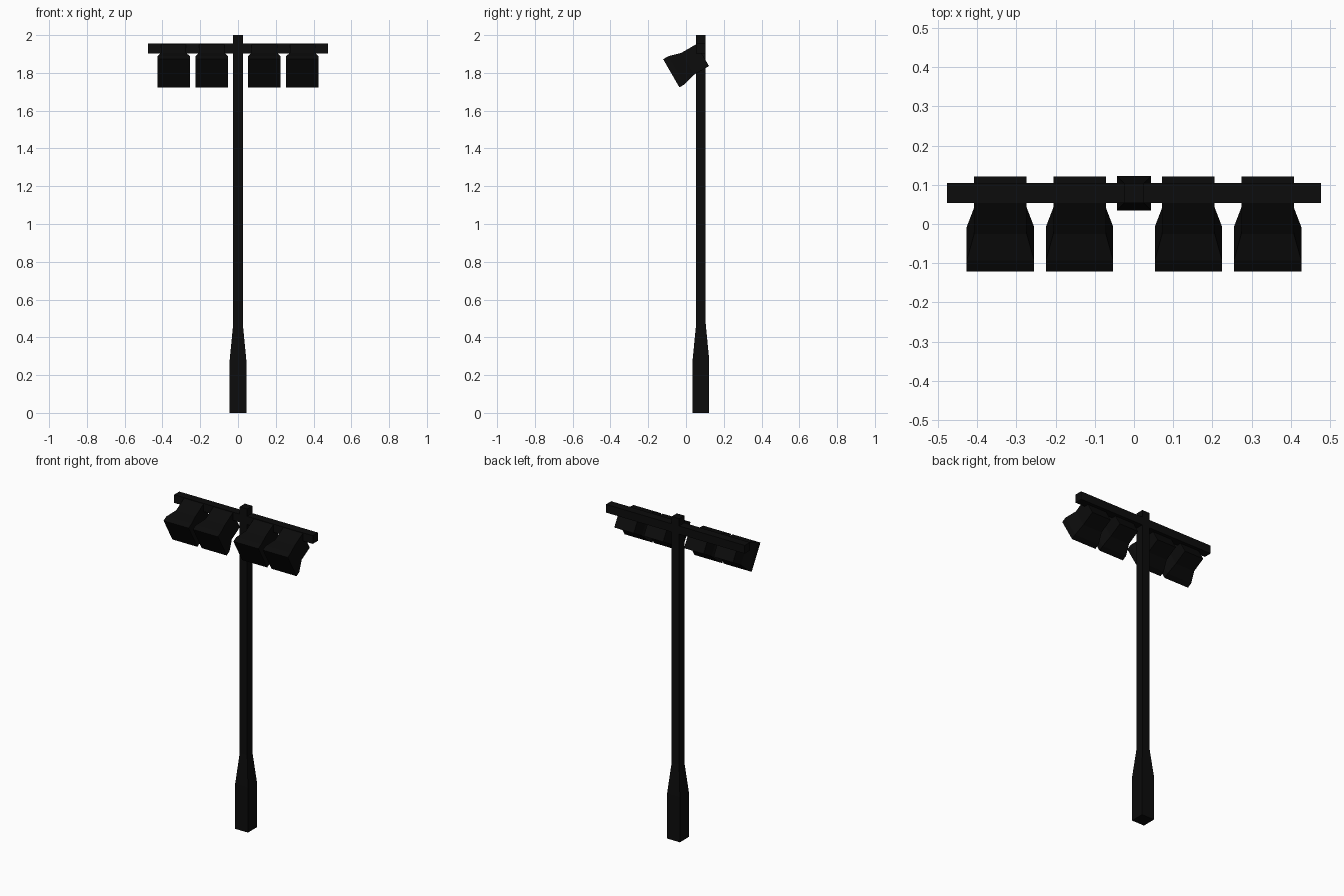
import bpy, bmesh, math
from mathutils import Matrix

if "Cube" in bpy.data.objects:
    bpy.data.objects.remove(bpy.data.objects["Cube"])

black = bpy.data.materials.new("matte_black")
black.diffuse_color = (0.0035, 0.0035, 0.0035, 1)
black.use_nodes = True
black.node_tree.nodes["Principled BSDF"].inputs["Base Color"].default_value = black.diffuse_color


def square_loft(name, sections, matrix):
    """Loft square sections (distance along local z, half width) into a closed solid."""
    bm = bmesh.new()
    rings = [[bm.verts.new((sx * h, sy * h, d))
              for sx, sy in ((-1, -1), (1, -1), (1, 1), (-1, 1))]
             for d, h in sections]
    for a, b in zip(rings, rings[1:]):
        for i in range(4):
            j = (i + 1) % 4
            bm.faces.new((a[i], a[j], b[j], b[i]))
    bm.faces.new(rings[0][::-1])
    bm.faces.new(rings[-1])
    bmesh.ops.recalc_face_normals(bm, faces=bm.faces)
    mesh = bpy.data.meshes.new(name)
    bm.to_mesh(mesh)
    bm.free()
    mesh.materials.append(black)
    obj = bpy.data.objects.new(name, mesh)
    obj.matrix_world = matrix
    bpy.context.collection.objects.link(obj)
    return obj


POLE_Y = 0.079

# Pole with thick tapered base
square_loft("pole", [(0, 0.044), (0.28, 0.044), (0.47, 0.0255), (2.0, 0.0255)],
            Matrix.Translation((0, POLE_Y, 0)))

# Horizontal crossbar
square_loft("crossbar", [(-0.477, 0.0255), (0.477, 0.0255)],
            Matrix.Translation((0, POLE_Y, 1.929)) @ Matrix.Rotation(math.pi / 2, 4, 'Y'))

# Four floodlights tilted 30 degrees downwards; local z runs from lens to back
tilt = Matrix.Rotation(math.radians(-60), 4, 'X')
for n, x in enumerate((-0.341, -0.139, 0.139, 0.341)):
    square_loft(f"floodlight_{n + 1}",
                [(0, 0.086), (0.032, 0.086), (0.1, 0.067), (0.192, 0.067)],
                Matrix.Translation((x, -0.078, 1.798)) @ tilt)
